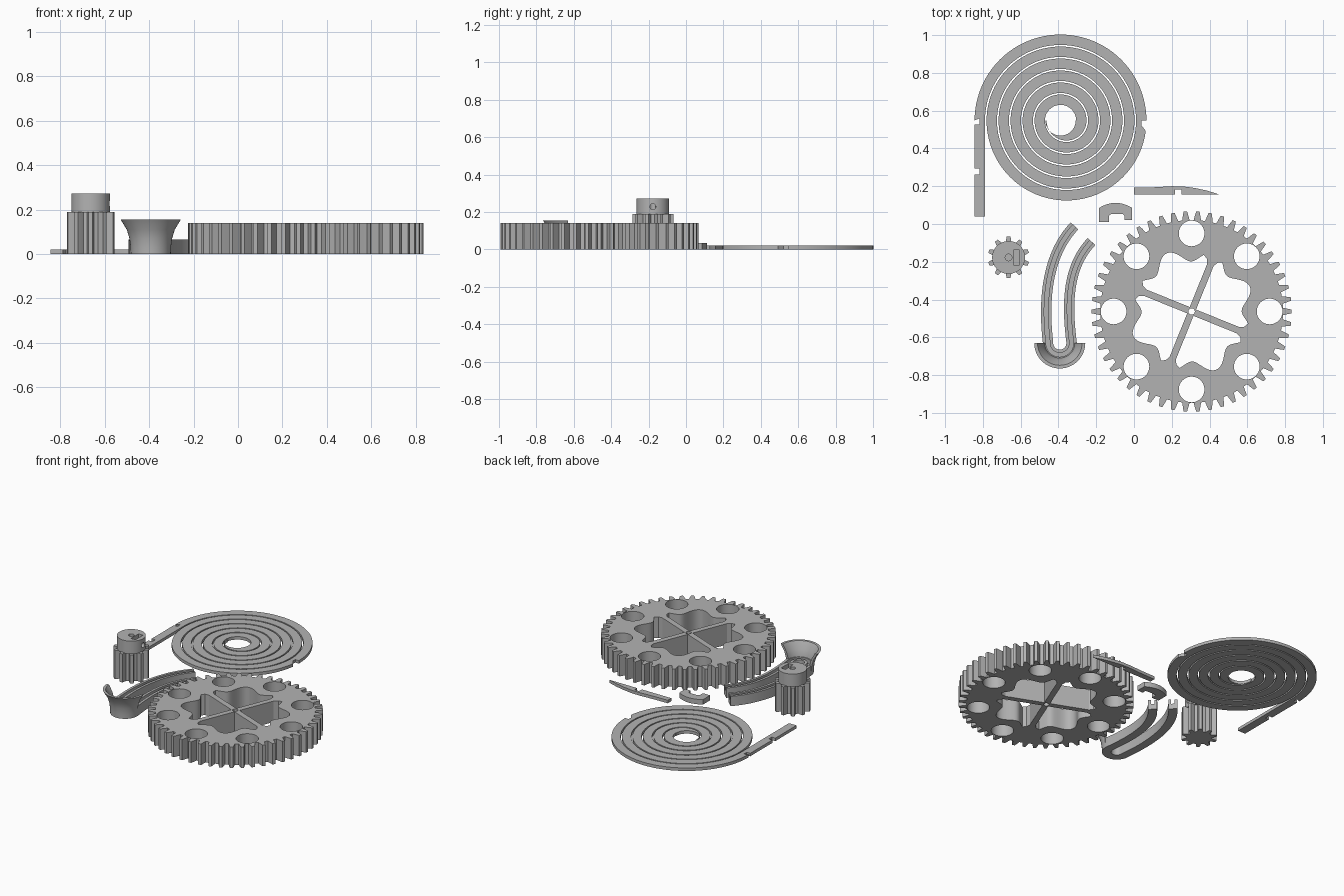
import bpy, bmesh
from math import sin, cos, pi, tau, radians
from mathutils import Vector
from mathutils.geometry import interpolate_bezier

if "Cube" in bpy.data.objects:
    bpy.data.objects.remove(bpy.data.objects["Cube"], do_unlink=True)

GREY = (0.45, 0.45, 0.45, 1)
grey = bpy.data.materials.new("plain grey")
grey.use_nodes = True
grey.diffuse_color = GREY
grey.node_tree.nodes["Principled BSDF"].inputs["Base Color"].default_value = GREY


def baked_mesh(ob):
    bpy.context.view_layer.update()
    dg = bpy.context.evaluated_depsgraph_get()
    return bpy.data.meshes.new_from_object(ob.evaluated_get(dg))


def finish(name, mesh, loc=(0, 0, 0)):
    """Clean a mesh, give it the grey material and smooth its round walls."""
    bm = bmesh.new()
    bm.from_mesh(mesh)
    bmesh.ops.remove_doubles(bm, verts=bm.verts, dist=1e-5)
    bmesh.ops.recalc_face_normals(bm, faces=bm.faces)
    bm.to_mesh(mesh)
    bm.free()
    mesh.materials.clear()
    mesh.materials.append(grey)
    ob = bpy.data.objects.new(name, mesh)
    ob.location = loc
    bpy.context.collection.objects.link(ob)
    bpy.ops.object.select_all(action='DESELECT')
    ob.select_set(True)
    bpy.context.view_layer.objects.active = ob
    bpy.ops.object.shade_smooth_by_angle(angle=radians(25))
    return ob


def plate(name, loops, height, loc=(0, 0), z=0):
    """Extruded flat outline; the loops after the first are holes."""
    cu = bpy.data.curves.new(name, 'CURVE')
    cu.dimensions, cu.fill_mode, cu.extrude = '2D', 'BOTH', height / 2
    for loop in loops:
        sp = cu.splines.new('POLY')
        sp.points.add(len(loop) - 1)
        for p, (x, y) in zip(sp.points, loop):
            p.co = (x, y, 0, 1)
        sp.use_cyclic_u = True
    tmp = bpy.data.objects.new("outline", cu)
    bpy.context.collection.objects.link(tmp)
    mesh = baked_mesh(tmp)
    bpy.data.objects.remove(tmp, do_unlink=True)
    return finish(name, mesh, (loc[0], loc[1], z + height / 2))


def polar(r, a, c=(0, 0)):
    return (c[0] + r * cos(a), c[1] + r * sin(a))


def circle(r, c=(0, 0), n=40):
    return [polar(r, tau * i / n, c) for i in range(n)]


def gear_outline(teeth, root, tip, phase=0):
    mid = (root + tip) / 2
    shape = ((-.32, root), (-.23, mid), (-.14, tip), (.14, tip), (.23, mid), (.32, root))
    return [polar(r, tau * (i + f) / teeth + phase) for i in range(teeth) for f, r in shape]


def ribbon(path, width, shift=0):
    """Closed outline of a strip that follows a path."""
    left, right = [], []
    for i, p in enumerate(path):
        d = (path[min(i + 1, len(path) - 1)] - path[max(i - 1, 0)]).normalized()
        n = Vector((-d.y, d.x))
        left.append(tuple(p + n * (shift + width / 2)))
        right.append(tuple(p + n * (shift - width / 2)))
    return left + right[::-1]


# Large gear with round lightening holes and four wavy windows
def window(turn):
    pts = [(.018, .018), (.265, .018), (.29, .03)]
    for deg in range(10, 81, 2):
        a = radians(deg)
        pts.append(polar(.3 + .035 * cos(8 * (a - pi / 4)), a))
    pts += [(.03, .29), (.018, .265)]
    c, s = cos(turn), sin(turn)
    return [(x * c - y * s, x * s + y * c) for x, y in pts]


holes = [circle(.068, polar(.413, i * pi / 4)) for i in range(8)]
windows = [window(radians(68) + i * pi / 2) for i in range(4)]
plate("large_gear", [gear_outline(50, .484, .53)] + holes + windows + [circle(.017, n=20)],
      .14, (.305, -.463))

# Coiled strip: half turns about two alternating centres, with a straight notched tail
CENTRE, PITCH, BAND, NOTCH = (-.389, .548), .0635, .055, .026
outer = [(-.455, -.508)]
for y in (-.285, -.02):
    outer += [(-.455, y), (-.455 + NOTCH, y), (-.455 + NOTCH, y + .032), (-.455, y + .032)]
inner = [(-.4, -.508)]
STEPS, TURNS = 48, 12
for k in range(TURNS):
    R = .455 - k * PITCH / 2
    cx = (k % 2) * PITCH / 2
    start = pi if k % 2 == 0 else 0
    for i in range(STEPS + 1):
        a = start - pi * i / STEPS
        cut = NOTCH if k == 1 and i < 2 else 0
        outer.append(polar(R - cut, a, (cx, 0)))
        inner.append(polar(.08, a) if k == TURNS - 1 else polar(R - BAND, a, (cx, 0)))
plate("coiled_strip", [outer + inner[::-1]], .02, CENTRE)

# Pinion with a hub that has a bore, a nut slot and a set screw hole
PX, PY = -.664, -.177
plate("pinion_teeth", [gear_outline(10, .078, .11, pi / 2)], .19, (PX, PY))
hub = plate("pinion_hub", [circle(.087, n=48)], .085, (PX, PY), .187)
cutters = [plate("bore_cutter", [circle(.018, n=24)], .1, (PX, PY), .2),
           plate("slot_cutter", [[(.025, -.04), (.058, -.04), (.058, .04), (.025, .04)]],
                 .1, (PX, PY), .2),
           plate("screw_cutter", [circle(.016, n=24)], .1, (PX, PY), 0)]
cutters[2].rotation_euler.y = pi / 2
cutters[2].location = (PX + .06, PY, .228)
for c in cutters:
    c.hide_render = True
    mod = hub.modifiers.new(c.name, 'BOOLEAN')
    mod.operation, mod.solver, mod.object = 'DIFFERENCE', 'EXACT', c
cut_mesh = baked_mesh(hub)
for ob in cutters + [hub]:
    bpy.data.objects.remove(ob, do_unlink=True)
finish("pinion_hub", cut_mesh, (PX, PY, .187 + .0425))

# Curved U-shaped guide channel: a floor and two raised rims
UC = (-.393, -.63)


def bend(*pts):
    return [p.to_2d() for p in interpolate_bezier(*[Vector((x, y, 0)) for x, y in pts], 28)]


path = bend((-.315, -.01), (-.43, -.13), (-.49, -.33), (-.455, -.63))
path += [Vector(polar(.0625, pi + pi * i / 24, UC)) for i in range(1, 24)]
path += bend((-.33, -.63), (-.36, -.4), (-.345, -.22), (-.225, -.093))
plate("channel_floor", [ribbon(path, .054)], .035)
for side, shift in (("inner", .019), ("outer", -.019)):
    plate(side + "_channel_rim", [ribbon(path, .017, shift)], .065)

# Flared half funnel around the bend of the channel
profile = [(.09, 0), (.091, .03), (.096, .07), (.108, .11), (.135, .155),
           (.118, .155), (.092, .11), (.08, .07), (.075, .03), (.075, 0)]
bm = bmesh.new()
rings = []
for i in range(33):
    a = pi + pi * i / 32
    rings.append([bm.verts.new((*polar(r, a), z)) for r, z in profile])
for A, B in zip(rings, rings[1:]):
    for j in range(len(profile)):
        k = (j + 1) % len(profile)
        bm.faces.new((A[j], A[k], B[k], B[j]))
bm.faces.new(rings[0])
bm.faces.new(rings[-1])
funnel = bpy.data.meshes.new("half_funnel")
bm.to_mesh(funnel)
bm.free()
finish("half_funnel", funnel, (*UC, 0))

# Small arched bracket
arch = [(-.185, .01), (-.185, .085)]
arch += [(-.0975 + .0875 * t / 6, .112 - .027 * (t / 6) ** 2) for t in range(-5, 7)]
arch += [(-.01, .022), (-.05, .022), (-.05, .045), (-.06, .052),
         (-.122, .052), (-.132, .045), (-.132, .01)]
plate("arched_bracket", [arch], .033)

# Thin pointed blade with a notch
blade = [(0, .155), (0, .192), (.1, .194), (.2, .2), (.26, .199), (.32, .191),
         (.39, .176), (.455, .155), (.252, .155), (.252, .183), (.218, .183), (.218, .155)]
plate("pointed_blade", [blade], .02)
